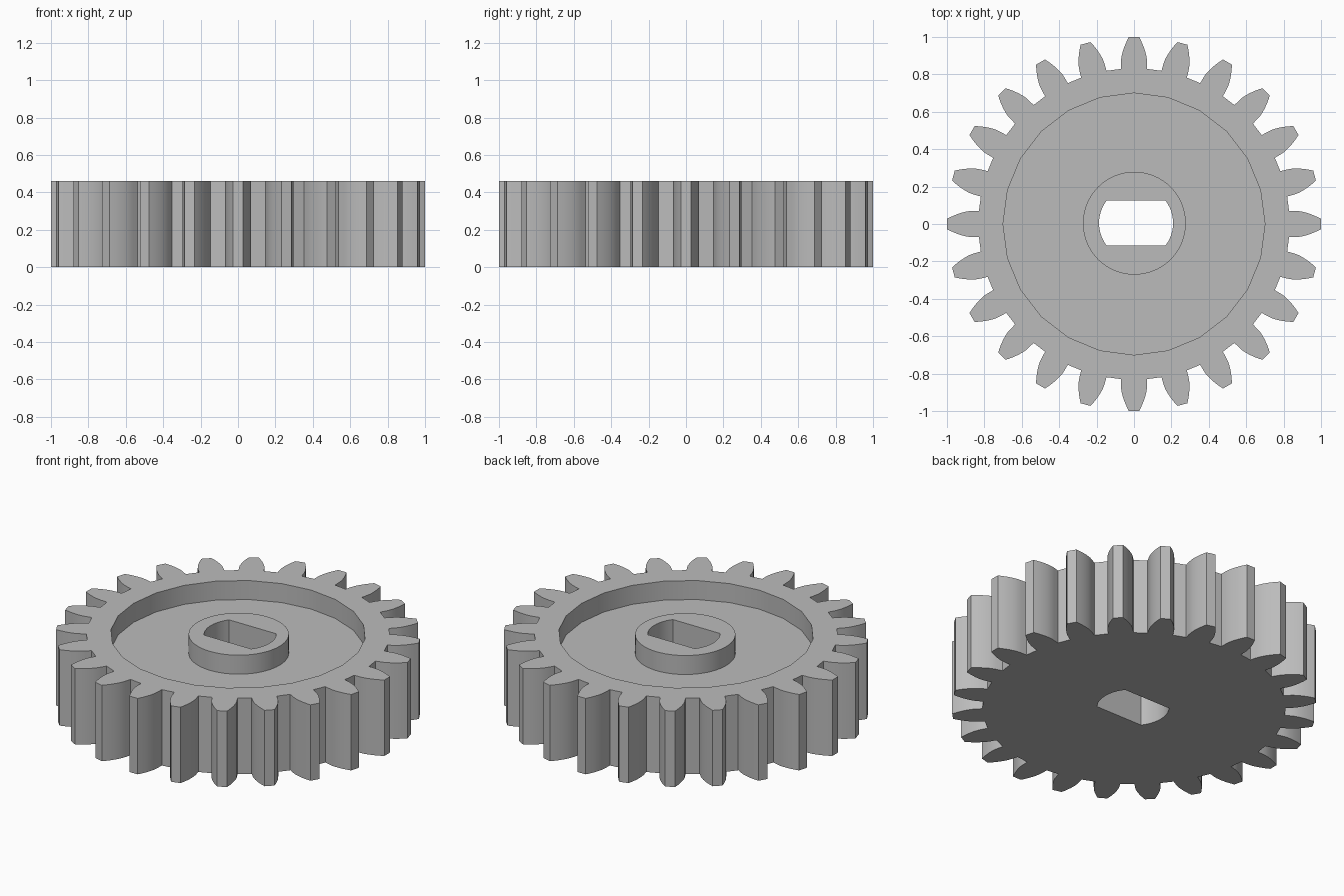
import bpy, bmesh
from math import sin, cos, tan, acos, asin, pi, radians, sqrt

old = bpy.data.objects.get("Cube")
if old:
    bpy.data.objects.remove(old, do_unlink=True)

# Gear dimensions
TEETH = 24
HEIGHT, FLOOR = 0.46, 0.345
TIP_R, ROOT_R = 1.0, 0.832
PITCH_R = TEETH / (TEETH + 2)
BASE_R = PITCH_R * cos(radians(20))


def involute(angle):
    return tan(angle) - angle


def half_angle(r):
    """Half the angle a tooth spans at radius r."""
    spread = pi / (2 * TEETH) + involute(radians(20))
    return spread - involute(acos(min(1, BASE_R / r)))


def polar(r, a, cx=0.0, cy=0.0):
    return (cx + r * cos(a), cy + r * sin(a))


def circle(r, sides, cx=0.0, cy=0.0):
    return [polar(r, 2 * pi * i / sides, cx, cy) for i in range(sides)]


def gear_outline(steps=6):
    radii = [BASE_R + (TIP_R - BASE_R) * i / steps for i in range(steps + 1)]
    flank = [(ROOT_R, half_angle(BASE_R) + 0.004)] + [(r, half_angle(r)) for r in radii]
    points = []
    for t in range(TEETH):
        mid = 2 * pi * t / TEETH
        points += [polar(r, mid - a) for r, a in flank]
        points += [polar(r, mid + a) for r, a in reversed(flank)]
    return points


def flatted_hole(r, half_height, cx, cy, steps=12):
    """Round shaft hole with two flats."""
    limit = asin(half_height / r)
    points = []
    for side in (0, pi):
        points += [polar(r, side - limit + 2 * limit * i / steps, cx, cy)
                   for i in range(steps + 1)]
    return points


bm = bmesh.new()


def ring(points, z):
    verts = [bm.verts.new((x, y, z)) for x, y in points]
    for a, b in zip(verts, verts[1:] + verts[:1]):
        bm.edges.new((a, b))
    return verts


def wall(lower, upper):
    n = len(lower)
    for i in range(n):
        j = (i + 1) % n
        bm.faces.new((lower[i], lower[j], upper[j], upper[i]))


def cap(*rings):
    edges = [bm.edges.get((a, b)) for r in rings for a, b in zip(r, r[1:] + r[:1])]
    bmesh.ops.triangle_fill(bm, edges=edges, use_beauty=True)


# Rings of the toothed rim, recess, hub and shaft hole
outline = gear_outline()
recess = circle(0.70, 24)
hub = circle(0.275, 64, 0.002, 0.004)
hole = flatted_hole(0.198, 0.12, 0.011, 0.005)
rim_low, rim_top = ring(outline, 0), ring(outline, HEIGHT)
recess_low, recess_top = ring(recess, FLOOR), ring(recess, HEIGHT)
hub_low, hub_top = ring(hub, FLOOR), ring(hub, HEIGHT)
hole_low, hole_top = ring(hole, 0), ring(hole, HEIGHT)

# Flat faces: underside, rim, recess floor, hub top
cap(rim_low, hole_low)
cap(rim_top, recess_top)
cap(recess_low, hub_low)
cap(hub_top, hole_top)

# Upright walls
wall(rim_low, rim_top)
wall(recess_low, recess_top)
wall(hub_low, hub_top)
wall(hole_low, hole_top)
bmesh.ops.recalc_face_normals(bm, faces=bm.faces)

mesh = bpy.data.meshes.new("gear_wheel")
bm.to_mesh(mesh)
bm.free()
gear = bpy.data.objects.new("gear_wheel", mesh)
bpy.context.collection.objects.link(gear)

# Plain grey material
grey = bpy.data.materials.new("plain_grey")
grey.use_nodes = True
colour = (0.5, 0.5, 0.5, 1)
grey.diffuse_color = colour
grey.node_tree.nodes["Principled BSDF"].inputs["Base Color"].default_value = colour
mesh.materials.append(grey)

# Smooth flanks with sharp edges kept
bpy.ops.object.select_all(action='DESELECT')
gear.select_set(True)
bpy.context.view_layer.objects.active = gear
bpy.ops.object.shade_smooth_by_angle(angle=radians(25))
